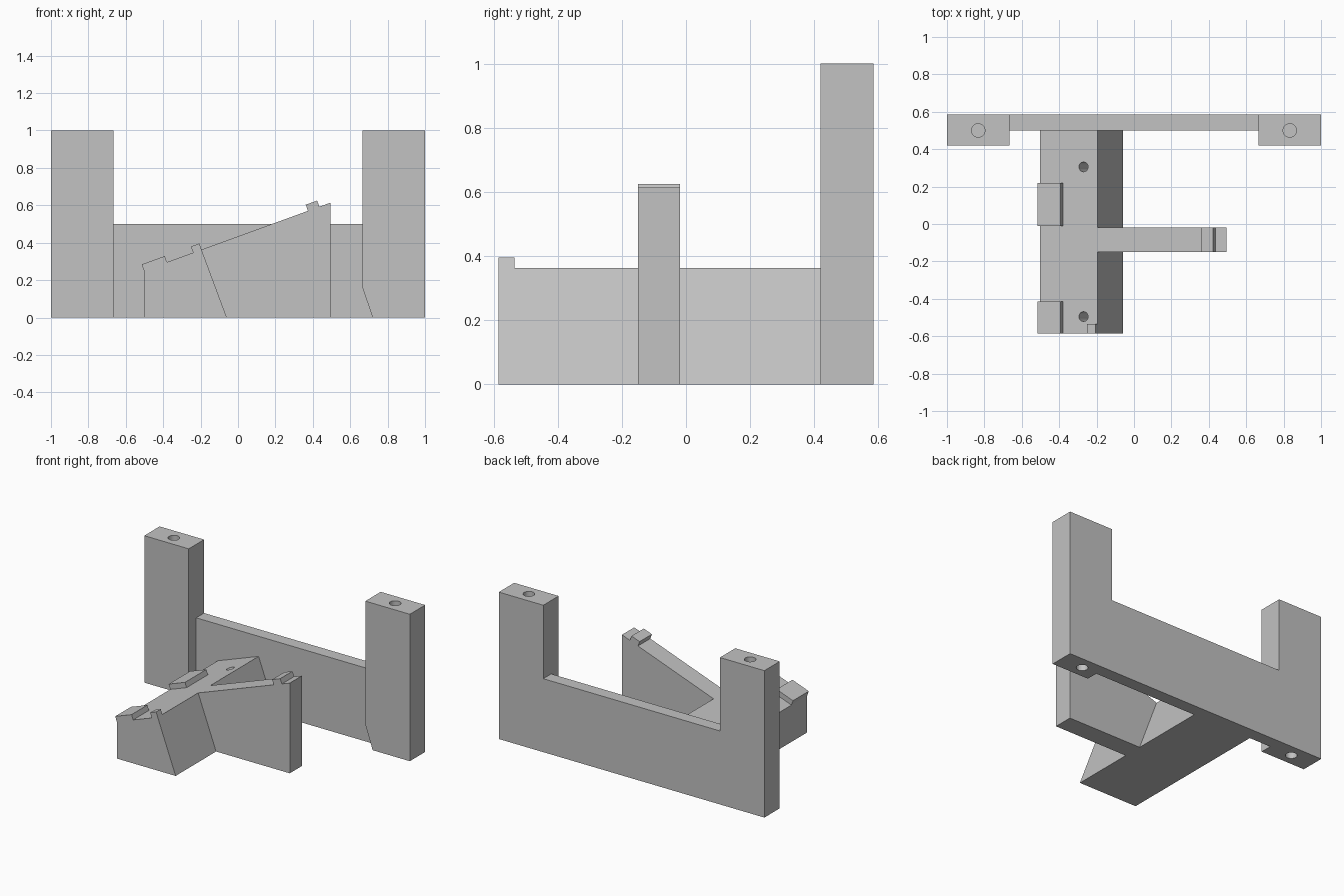
import bpy, bmesh, math
from mathutils import Vector, Matrix

cube = bpy.data.objects.get("Cube")
if cube:
    bpy.data.objects.remove(cube, do_unlink=True)

GREY = (0.54, 0.54, 0.54, 1.0)
grey = bpy.data.materials.new("plain grey")
grey.use_nodes = True
grey.diffuse_color = GREY
grey.node_tree.nodes["Principled BSDF"].inputs["Base Color"].default_value = GREY

TILT = math.radians(20)
ALONG = Vector((math.cos(TILT), math.sin(TILT)))   # up the sloped top
OUT = Vector((-math.sin(TILT), math.cos(TILT)))    # away from the sloped top
RIDGE = Vector((-0.195, 0.363))                    # upper edge of the body
LEFT, ARM_END, STEP = -0.503, 0.495, 0.035


def slope(x, lift=0.0):
    """Point on the sloped line at x, lifted at right angles to it."""
    return RIDGE + ALONG * ((x - RIDGE.x) / ALONG.x) + OUT * lift


def finish(name, bm):
    bmesh.ops.recalc_face_normals(bm, faces=bm.faces)
    mesh = bpy.data.meshes.new(name)
    bm.to_mesh(mesh)
    bm.free()
    mesh.materials.append(grey)
    obj = bpy.data.objects.new(name, mesh)
    bpy.context.collection.objects.link(obj)
    return obj


def extrude(name, profile, y0, y1):
    """Extrude an x-z outline from y0 to y1."""
    bm = bmesh.new()
    face = bm.faces.new([bm.verts.new((x, y0, z)) for x, z in profile])
    new = bmesh.ops.extrude_face_region(bm, geom=[face])["geom"]
    verts = [g for g in new if isinstance(g, bmesh.types.BMVert)]
    bmesh.ops.translate(bm, vec=(0, y1 - y0, 0), verts=verts)
    return finish(name, bm)


def combine(target, other, operation):
    mod = target.modifiers.new(operation.title(), 'BOOLEAN')
    mod.operation, mod.object, mod.solver = operation, other, 'EXACT'
    other.hide_render = True
    bpy.context.view_layer.objects.active = target
    bpy.ops.object.modifier_apply(modifier=mod.name)
    bpy.data.objects.remove(other, do_unlink=True)


def drill(target, centre, radius, depth, tilt=0.0):
    """Blind hole whose cutter reaches depth either side of centre."""
    bm = bmesh.new()
    bmesh.ops.create_cone(
        bm, cap_ends=True, segments=32, radius1=radius, radius2=radius, depth=2 * depth,
        matrix=Matrix.Translation(centre) @ Matrix.Rotation(-tilt, 4, 'Y'))
    combine(target, finish("hole_cutter", bm), 'DIFFERENCE')


# Rear frame: low wall between two posts
INNER, FRONT, WALL, BACK = 0.665, 0.42, 0.5, 0.585
frame = extrude("rear_frame", [
    (-1, 0), (1, 0), (1, 1), (INNER, 1), (INNER, 0.5),
    (-INNER, 0.5), (-INNER, 1), (-1, 1)], WALL, BACK)
right_post = [(-1, 0), (-INNER, 0), (-INNER, 1), (-1, 1)]
left_post = [(0.72, 0), (1, 0), (1, 1), (INNER, 1), (INNER, 0.16)]
for outline in (right_post, left_post):
    combine(frame, extrude("post_front", outline, FRONT, WALL), 'UNION')
for x in (-0.833, 0.833):
    for z in (0, 1):
        drill(frame, (x, WALL, z), 0.036, 0.25)

# Sloped body with two holes square to its top
body = extrude("sloped_body", [
    (LEFT, 0), (-0.06, 0), RIDGE, slope(LEFT)], -BACK, WALL)
for y in (-0.495, 0.305):
    top = slope(-0.27)
    drill(body, (top.x, y, top.y), 0.026, 0.2, TILT)


# Raised pads on the body
def pad(name, x0, x1, y0, y1):
    extrude(name, [slope(x0), slope(x1), slope(x1, STEP), slope(x0, STEP)], y0, y1)


pad("front_pad", LEFT, -0.38, -BACK, -0.415)
pad("rear_pad", LEFT, -0.38, -0.01, 0.22)
pad("corner_tab", -0.24, RIDGE.x, -BACK, -0.535)

# Side arm with a raised stop and a notch near its end
extrude("side_arm", [
    (-0.06, 0), (ARM_END, 0), (ARM_END, 0.614), slope(0.435),
    slope(0.435, STEP), slope(0.374, STEP), slope(0.374), RIDGE], -0.15, -0.018)
